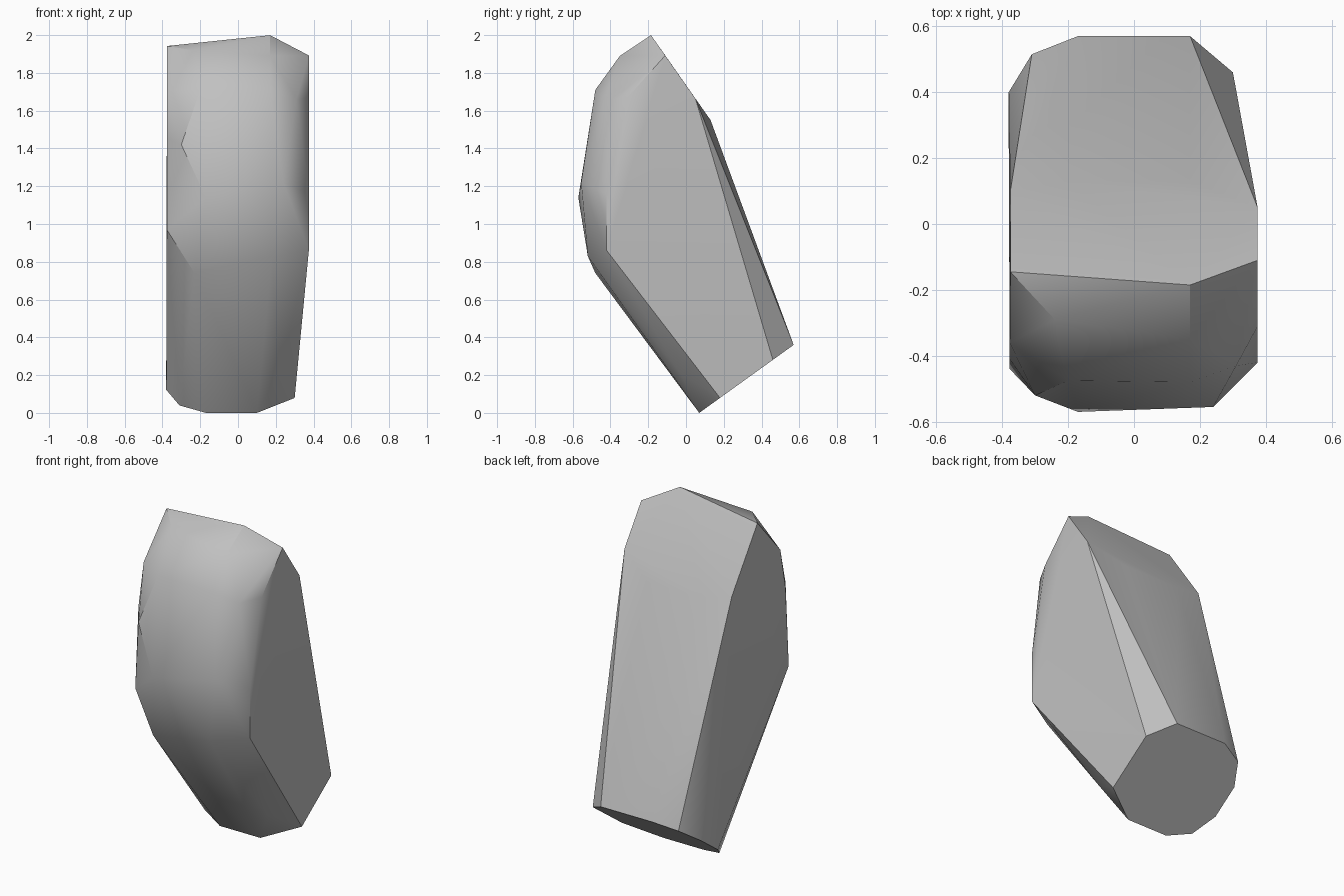
import bpy
import bmesh
import math

default_cube = bpy.data.objects.get("Cube")
if default_cube:
    bpy.data.objects.remove(default_cube, do_unlink=True)


def make_material(name, colour):
    material = bpy.data.materials.new(name)
    material.use_nodes = True
    material.diffuse_color = colour
    material.node_tree.nodes["Principled BSDF"].inputs["Base Color"].default_value = colour
    return material


def base_height(y):
    """Height of the slanted flat base."""
    return max(0.0, (y - 0.07) * 0.72)


def crown_height(y):
    """Height of the slanted flat cut across the crown."""
    return 1.735 - 1.43 * y


def make_faceted_block(name, points, material):
    """Wrap a tight faceted skin around the corner points."""
    bm = bmesh.new()
    for point in points:
        bm.verts.new(point)
    hull = bmesh.ops.convex_hull(bm, input=bm.verts[:])
    spare = set(hull["geom_interior"]) | set(hull["geom_unused"])
    loose = [item for item in spare if isinstance(item, bmesh.types.BMVert)]
    bmesh.ops.delete(bm, geom=loose, context="VERTS")
    bmesh.ops.dissolve_limit(bm, angle_limit=math.radians(1),
                             verts=bm.verts[:], edges=bm.edges[:])
    bmesh.ops.recalc_face_normals(bm, faces=bm.faces[:])
    mesh = bpy.data.meshes.new(name)
    bm.to_mesh(mesh)
    bm.free()
    mesh.materials.append(material)
    block = bpy.data.objects.new(name, mesh)
    bpy.context.collection.objects.link(block)
    return block


# Slanted base: a nine-sided outline lying on one plane
base_outline = [(-.17, .07), (.1, .07), (.3, .18), (.3, .46), (.17, .57),
                (-.17, .57), (-.31, .515), (-.38, .4), (-.38, .24), (-.31, .125)]
base = [(x, y, base_height(y)) for x, y in base_outline]

# Crown: corners of the slanted cut
crown_outline = [(.17, -.185), (.375, -.11), (.375, .05), (-.375, .1), (-.375, -.145)]
crown = [(x, y, crown_height(y)) for x, y in crown_outline]

# Soft ridge where the crown meets the back
back_ridge = [(x, .13, 1.55) for x in (-.2, .17)]

# Flat flanks: front borders given as y and z
right_border = [(-.31, 1.67), (-.42, 1.16), (-.42, .86)]
left_border = [(-.36, 1.7), (-.41, 1.45), (-.44, .97)]
flanks = [(.375, y, z) for y, z in right_border]
flanks += [(-.377, y, z) for y, z in left_border]

# Bulging front and brow
front = [(-.24, -.29, 1.92), (.17, -.35, 1.89),
         (-.2, -.475, 1.71), (.17, -.48, 1.71), (.31, -.43, 1.66),
         (-.3, -.52, 1.42), (.24, -.555, 1.22), (-.17, -.57, 1.14),
         (-.23, -.48, .74), (.18, -.52, .83), (.22, -.03, .21)]

grey = make_material("plain_grey", (.53, .53, .53, 1))
body = make_faceted_block("leaning_stone", base + crown + back_ridge + flanks + front, grey)

# Soft facets with crisp main edges
bpy.ops.object.select_all(action="DESELECT")
body.select_set(True)
bpy.context.view_layer.objects.active = body
bpy.ops.object.shade_smooth_by_angle(angle=math.radians(30))
